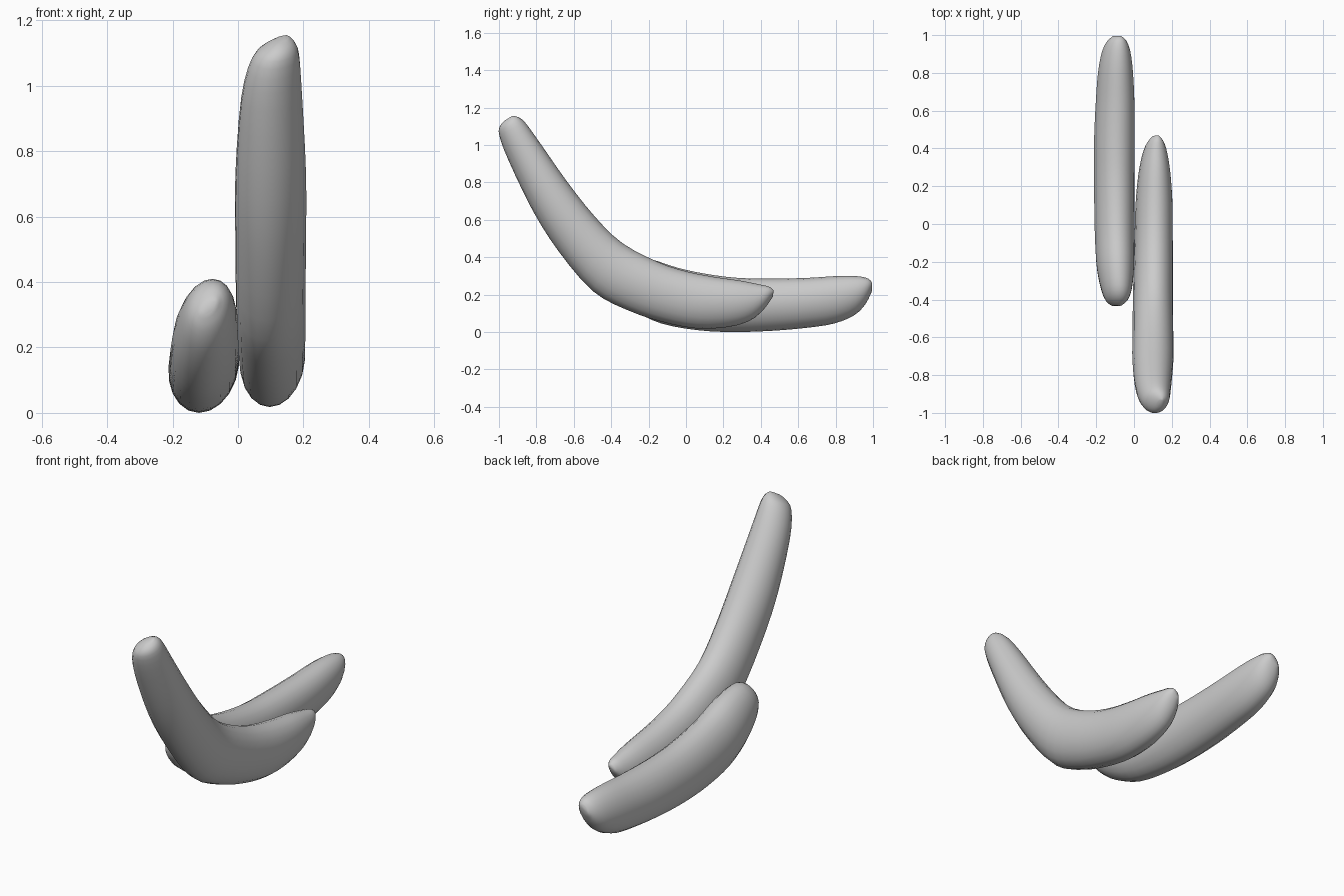
import bpy, bmesh, math
from mathutils import Vector

SIDES, STEPS = 20, 3


def catmull(a, b, c, d, t):
    return [0.5 * (2*q + (r - p)*t + (2*p - 5*q + 4*r - s)*t*t + (3*q - p - 3*r + s)*t**3)
            for p, q, r, s in zip(a, b, c, d)]


def fruit(name, rows, lean):
    """Loft oval rings; each row: outer y, z, inner y, z, centre x, half width."""
    fine = []
    for i in range(len(rows) - 1):
        quad = [rows[max(i - 1, 0)], rows[i], rows[i + 1], rows[min(i + 2, len(rows) - 1)]]
        fine += [catmull(*quad, k / STEPS) for k in range(STEPS)]
    fine.append(rows[-1])
    bm = bmesh.new()
    rings = []
    for y0, z0, y1, z1, cx, hw in fine:
        low, top = Vector((cx - lean, y0, z0)), Vector((cx + lean, y1, z1))
        mid, half = (low + top) / 2, (top - low) / 2
        ring = []
        for k in range(SIDES):
            a = 2 * math.pi * k / SIDES
            ring.append(bm.verts.new(mid + half * math.sin(a) + Vector((hw * math.cos(a), 0, 0))))
        rings.append(ring)
    for r, s in zip(rings, rings[1:]):
        for k in range(SIDES):
            n = (k + 1) % SIDES
            bm.faces.new((r[k], r[n], s[n], s[k]))
    bm.faces.new(rings[0])
    bm.faces.new(rings[-1])
    bmesh.ops.recalc_face_normals(bm, faces=bm.faces)
    for f in bm.faces:
        f.smooth = True
    mesh = bpy.data.meshes.new(name)
    bm.to_mesh(mesh)
    bm.free()
    obj = bpy.data.objects.new(name, mesh)
    bpy.context.collection.objects.link(obj)


# Upright fruit, strongly bent, from raised tip to resting end
fruit("bent_banana", [
    (-0.97, 1.13, -0.93, 1.155, 0.138, 0.012),
    (-0.995, 1.10, -0.90, 1.15, 0.13, 0.042),
    (-0.998, 1.05, -0.86, 1.12, 0.115, 0.072),
    (-0.95, 0.92, -0.78, 1.01, 0.103, 0.093),
    (-0.82, 0.65, -0.64, 0.81, 0.10, 0.108),
    (-0.68, 0.43, -0.49, 0.62, 0.10, 0.108),
    (-0.50, 0.22, -0.34, 0.475, 0.10, 0.106),
    (-0.32, 0.12, -0.15, 0.375, 0.102, 0.104),
    (-0.13, 0.055, 0.0, 0.325, 0.104, 0.101),
    (0.05, 0.02, 0.15, 0.295, 0.106, 0.098),
    (0.22, 0.026, 0.29, 0.275, 0.108, 0.086),
    (0.34, 0.06, 0.39, 0.255, 0.11, 0.067),
    (0.415, 0.12, 0.445, 0.242, 0.113, 0.044),
    (0.465, 0.19, 0.468, 0.222, 0.115, 0.014)], 0.01)

# Lying fruit, gently curved, from front end to back end
fruit("lying_banana", [
    (-0.435, 0.30, -0.43, 0.345, -0.09, 0.02),
    (-0.42, 0.25, -0.39, 0.39, -0.09, 0.055),
    (-0.37, 0.185, -0.32, 0.41, -0.092, 0.08),
    (-0.27, 0.11, -0.19, 0.39, -0.098, 0.098),
    (-0.13, 0.045, -0.05, 0.345, -0.102, 0.104),
    (0.06, 0.01, 0.1, 0.312, -0.104, 0.106),
    (0.25, 0.0, 0.27, 0.29, -0.105, 0.107),
    (0.45, 0.006, 0.46, 0.285, -0.104, 0.107),
    (0.64, 0.022, 0.66, 0.29, -0.1, 0.102),
    (0.79, 0.045, 0.82, 0.30, -0.098, 0.092),
    (0.90, 0.09, 0.92, 0.298, -0.095, 0.075),
    (0.96, 0.15, 0.975, 0.285, -0.092, 0.05),
    (0.995, 0.22, 0.995, 0.262, -0.09, 0.018)], 0.014)
